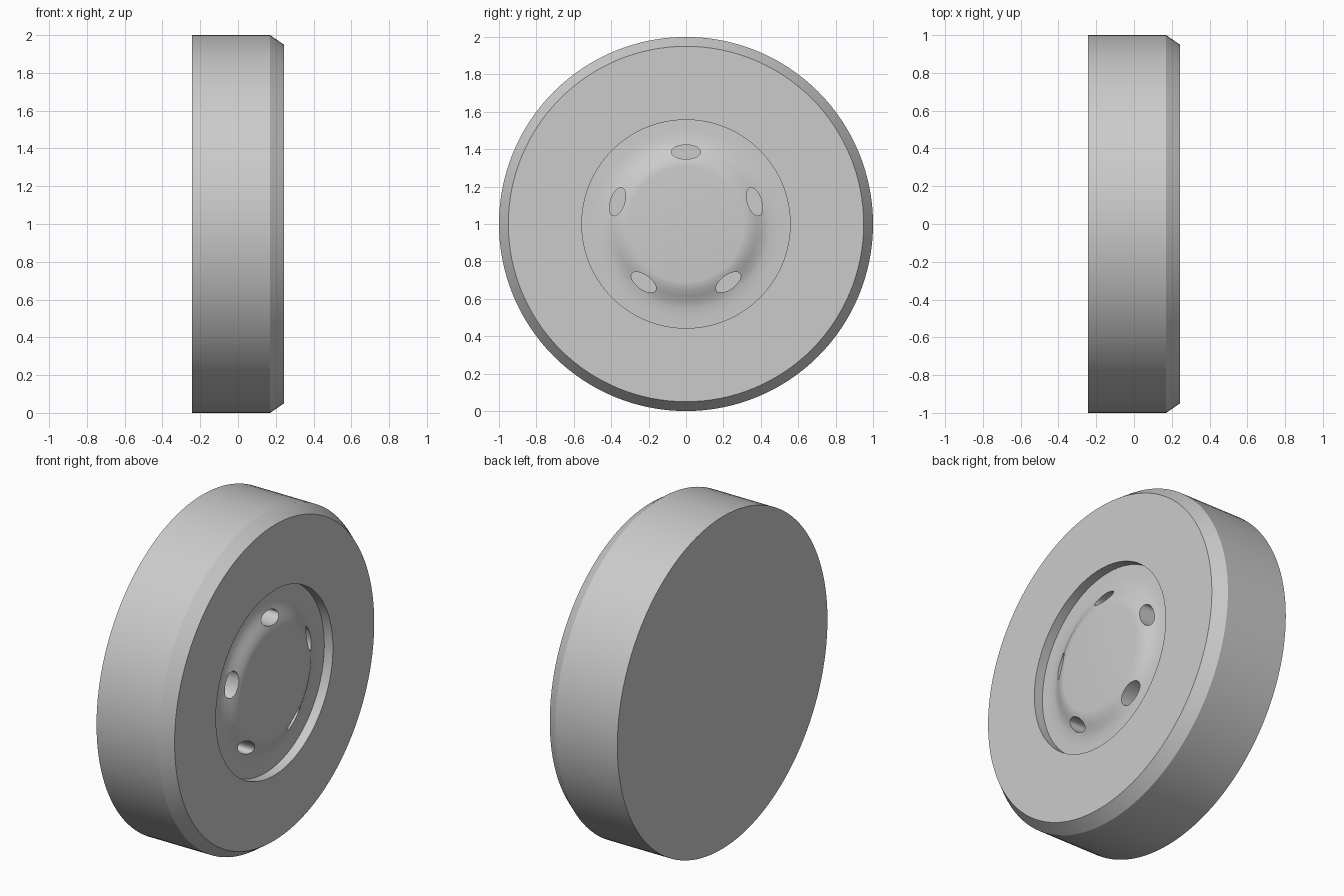
import bpy, bmesh
from math import pi, tau, radians
from mathutils import Matrix

cube = bpy.data.objects.get("Cube")
if cube:
    bpy.data.objects.remove(cube, do_unlink=True)

CENTRE = Matrix.Translation((0, 0, 1))   # wheel axle runs along x at z = 1

grey = bpy.data.materials.new("light grey")
grey.use_nodes = True
colour = (0.6, 0.6, 0.6, 1)
grey.diffuse_color = colour
grey.node_tree.nodes["Principled BSDF"].inputs["Base Color"].default_value = colour


def add_object(name, bm):
    """Turn a bmesh into a grey object on the axle."""
    bmesh.ops.recalc_face_normals(bm, faces=bm.faces)
    mesh = bpy.data.meshes.new(name)
    bm.to_mesh(mesh)
    bm.free()
    mesh.materials.append(grey)
    obj = bpy.data.objects.new(name, mesh)
    obj.matrix_world = CENTRE
    bpy.context.collection.objects.link(obj)
    return obj


def lathe(name, profile, steps=128):
    """Spin (x, radius) points around the axle."""
    bm = bmesh.new()
    verts = [bm.verts.new((x, 0, r)) for x, r in profile]
    edges = [bm.edges.new(pair) for pair in zip(verts, verts[1:])]
    bmesh.ops.spin(bm, geom=verts + edges, cent=(0, 0, 0), axis=(1, 0, 0),
                   angle=tau, steps=steps, use_merge=False)
    bmesh.ops.remove_doubles(bm, verts=bm.verts, dist=0.0001)
    return add_object(name, bm)


def smooth(obj):
    bpy.ops.object.select_all(action="DESELECT")
    obj.select_set(True)
    bpy.context.view_layer.objects.active = obj
    bpy.ops.object.shade_smooth_by_angle(angle=radians(30))


# Tyre body: closed flat back, bevelled outer edge, pocket for the hub
BACK, FACE, POCKET = -0.2425, 0.2425, 0.557
tyre = lathe("tyre", [(BACK, 0), (BACK, 1), (0.17, 1), (FACE, 0.95),
                      (FACE, POCKET), (0, POCKET), (0, 0)])
smooth(tyre)

# Hub: raised flat centre easing down to a recessed rim
hub = lathe("hub", [(0, 0), (0, POCKET), (0.185, POCKET), (0.186, 0.50),
                    (0.19, 0.45), (0.2, 0.415), (0.217, 0.385), (0.231, 0.355),
                    (0.239, 0.33), (0.241, 0.31), (0.241, 0)])

# Five oval bolt holes sunk into the hub slope
bm = bmesh.new()
for i in range(5):
    oval = (Matrix.Rotation(i * tau / 5, 4, "X")
            @ Matrix.Translation((0.2, 0, 0.385))
            @ Matrix.Diagonal((1, 0.078, 0.038, 1))
            @ Matrix.Rotation(pi / 2, 4, "Y"))
    bmesh.ops.create_cone(bm, cap_ends=True, segments=32, radius1=1, radius2=1,
                          depth=0.3, matrix=oval)
cutter = add_object("bolt_hole_cutter", bm)
cutter.hide_render = True

cut = hub.modifiers.new("bolt holes", "BOOLEAN")
cut.operation = "DIFFERENCE"
cut.solver = "EXACT"
cut.object = cutter
bpy.context.view_layer.objects.active = hub
bpy.ops.object.modifier_apply(modifier=cut.name)
bpy.data.objects.remove(cutter, do_unlink=True)
smooth(hub)
